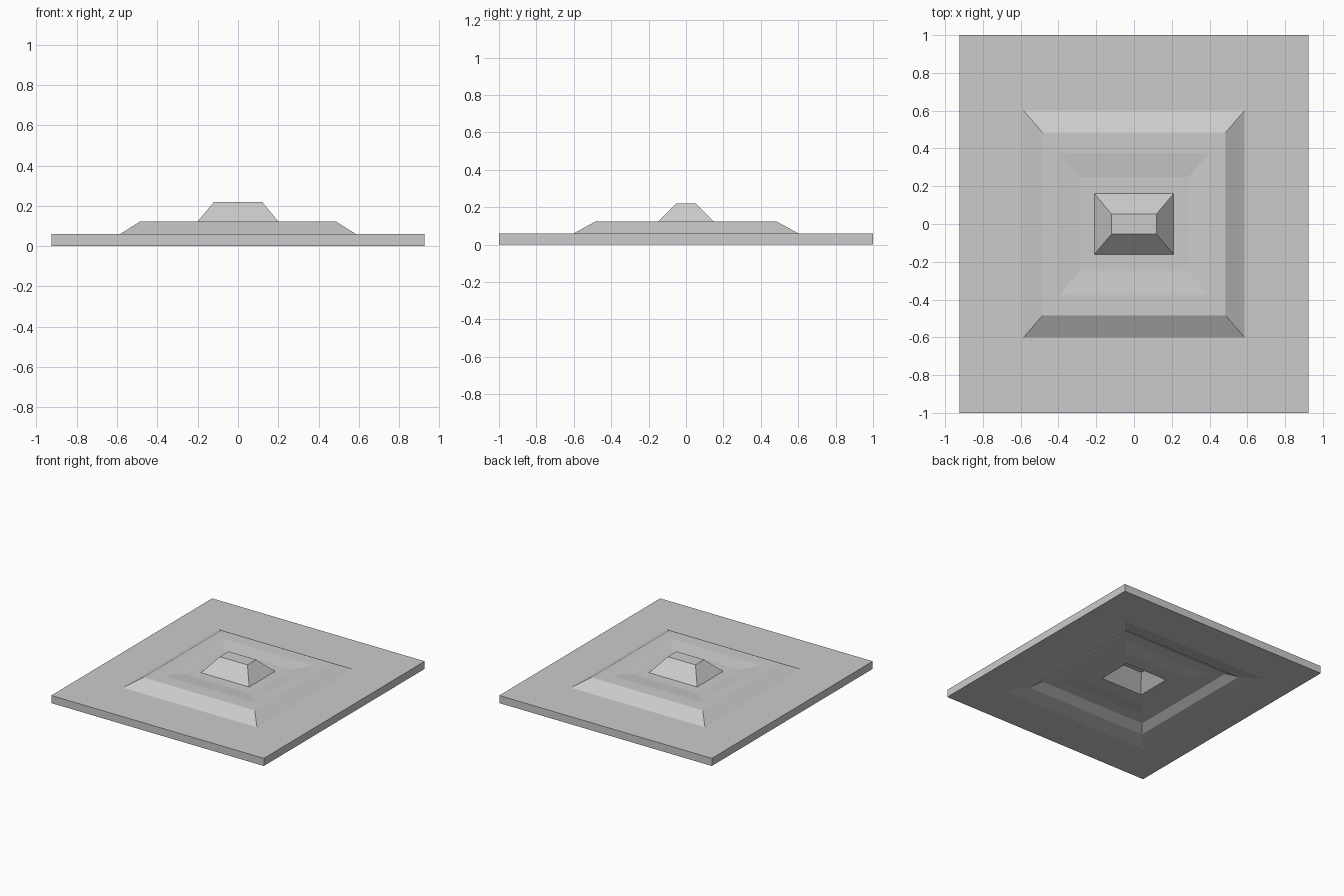
import bpy, bmesh

if "Cube" in bpy.data.objects:
    bpy.data.objects.remove(bpy.data.objects["Cube"])

# Pressed plate described as nested rectangles: half width, half depth, height
upper = [(0.925, 1.0, 0.06), (0.585, 0.60, 0.06), (0.485, 0.485, 0.123),
         (0.395, 0.375, 0.123), (0.29, 0.25, 0.11), (0.21, 0.161, 0.11),
         (0.12, 0.054, 0.219)]
# Hollow underside follows the upper face
under = [(0.925, 1.0, 0.0), (0.66, 0.67, 0.0), (0.53, 0.545, 0.025),
         (0.47, 0.47, 0.063), (0.395, 0.375, 0.063), (0.29, 0.25, 0.05),
         (0.185, 0.14, 0.05), (0.10, 0.037, 0.16)]

bm = bmesh.new()


def ring(hx, hy, z):
    return [bm.verts.new((sx * hx, sy * hy, z))
            for sx, sy in ((-1, -1), (1, -1), (1, 1), (-1, 1))]


# Loft from the underside centre, round the rim, to the top of the boss
rings = [ring(*r) for r in under[::-1] + upper]
for a, b in zip(rings, rings[1:]):
    for i in range(4):
        j = (i + 1) % 4
        bm.faces.new((a[i], a[j], b[j], b[i]))
bm.faces.new(rings[0][::-1])
bm.faces.new(rings[-1])
bmesh.ops.recalc_face_normals(bm, faces=bm.faces)

mesh = bpy.data.meshes.new("stepped_plate")
bm.to_mesh(mesh)
bm.free()
plate = bpy.data.objects.new("stepped_plate", mesh)
bpy.context.collection.objects.link(plate)
